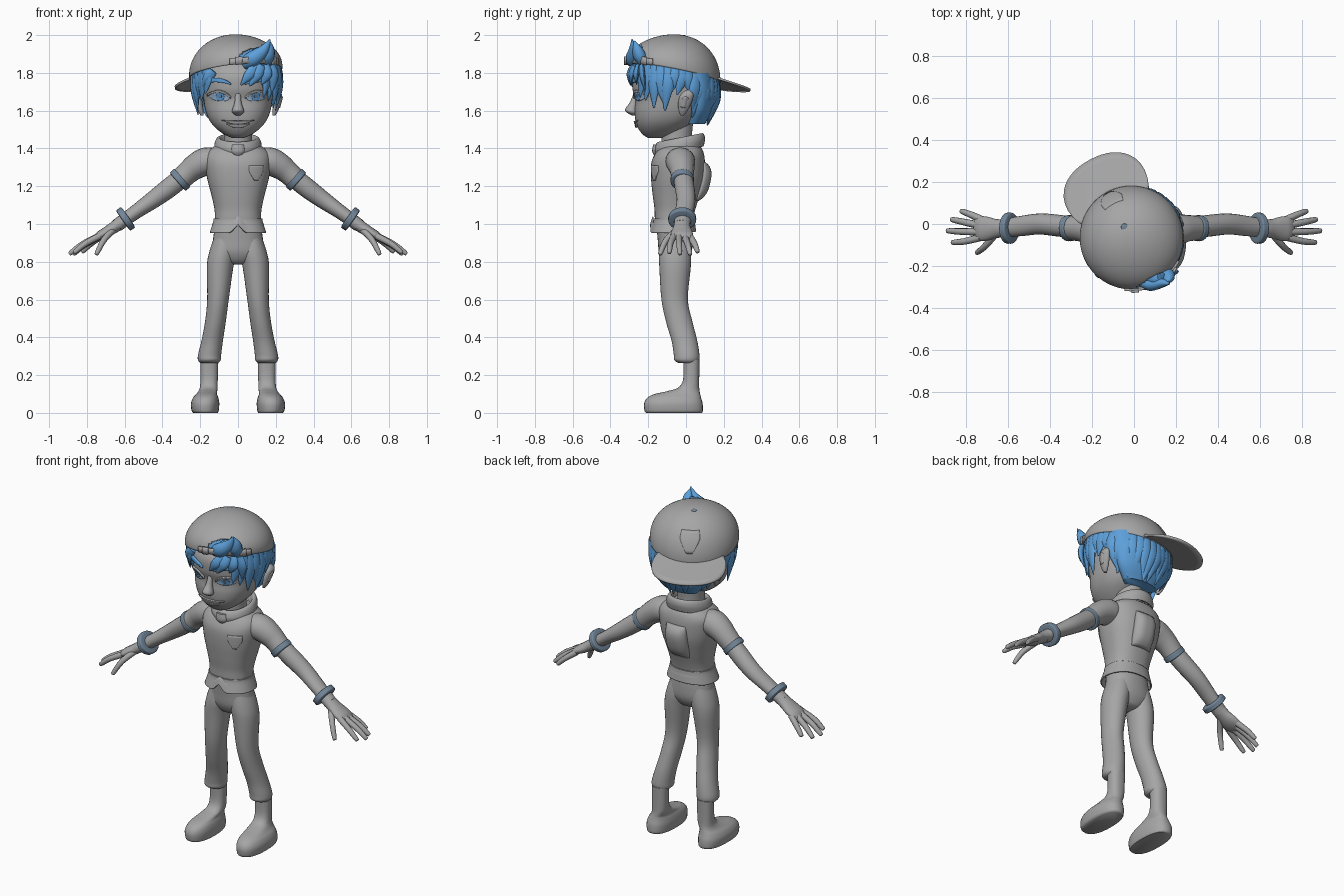
import bpy, bmesh, math, random
from mathutils import Vector
random.seed(4)
V = Vector

def mat(name, r, g, b):
    m = bpy.data.materials.new(name)
    m.diffuse_color = (r, g, b, 1)
    return m

GREY = mat("grey", .38, .38, .38)
BLUE = mat("hair blue", .11, .35, .70)
BAND = mat("band slate", .17, .24, .32)
EYE = mat("eye pale blue", .32, .46, .64)

def finish(bm, name, m, t=0):
    bmesh.ops.remove_doubles(bm, verts=bm.verts, dist=1e-5)
    bmesh.ops.recalc_face_normals(bm, faces=bm.faces)
    me = bpy.data.meshes.new(name)
    bm.to_mesh(me)
    bm.free()
    me.materials.append(m)
    me.shade_smooth()
    me.set_sharp_from_angle(angle=math.radians(50))
    o = bpy.data.objects.new(name, me)
    bpy.context.collection.objects.link(o)
    if t:
        s = o.modifiers.new("thickness", 'SOLIDIFY')
        s.thickness, s.offset = t, 0
    return o

def spline(P, n=5):
    Q, out = [P[0]] + list(P) + [P[-1]], []
    for i in range(1, len(Q) - 2):
        for k in range(n):
            t = k / n
            out.append(tuple(.5 * (2*b + (c-a)*t + (2*a-5*b+4*c-d)*t*t + (3*b-a-3*c+d)*t**3)
                             for a, b, c, d in zip(*Q[i-1:i+3])))
    return out + [P[-1]]

def loft(name, rows, m, ref=None, seg=32, e=1, cap=True, t=0, tweak=None):
    """Skin rings (x, y, z, rx, ry): horizontal, or across the path if ref is given."""
    bm, rings = bmesh.new(), []
    for i, r in enumerate(rows):
        c, X, Y = V(r[:3]), V((1, 0, 0)), V((0, 1, 0))
        if ref:
            d = V(rows[min(i+1, len(rows)-1)][:3]) - V(rows[max(i-1, 0)][:3])
            X = d.cross(V(ref)).normalized()
            Y = X.cross(d).normalized()
        ring = []
        for k in range(seg):
            a = 2 * math.pi * k / seg
            f = [math.copysign(abs(q)**e, q) for q in (math.cos(a), math.sin(a))]
            p = c + X * f[0] * max(r[3], .001) + Y * f[1] * max(r[4], .001)
            ring.append(bm.verts.new(tweak(p) if tweak else p))
        rings.append(ring)
    for a, b in zip(rings, rings[1:]):
        for k in range(seg):
            bm.faces.new((a[k], a[(k+1) % seg], b[(k+1) % seg], b[k]))
    if cap:
        bm.faces.new(rings[0])
        bm.faces.new(rings[-1])
    return finish(bm, name, m, t)

def patch(name, f, m, t=.008, nu=12, nv=8, cut=None):
    """Grid over u, v in -1..1 mapped through f, thickened by t."""
    bm = bmesh.new()
    uv = lambda i, n: 2 * i / n - 1
    g = [[bm.verts.new(f(uv(i, nu), uv(j, nv))) for j in range(nv+1)] for i in range(nu+1)]
    for i in range(nu):
        for j in range(nv):
            if not (cut and cut(uv(i+.5, nu), uv(j+.5, nv))):
                bm.faces.new((g[i][j], g[i+1][j], g[i+1][j+1], g[i][j+1]))
    return finish(bm, name, m, t)

def prof(L, x=0):
    return spline([(x, (f+b)/2, z, w, (b-f)/2) for z, w, f, b in L], 7)

def surf(rows, x, z, s=-1, e=.85):
    """y of a horizontal loft's front (s=-1) or back (s=1) at x, z."""
    for a, b in zip(rows, rows[1:]):
        if a[2] <= z <= b[2]:
            k = (z - a[2]) / (b[2] - a[2])
            r = [p + (q-p)*k for p, q in zip(a, b)]
            c = min(1, abs(x) / r[3]) ** (1/e)
            return r[1] + s * r[4] * math.sqrt(1 - c*c) ** e

# Torso, back pad, chest pocket
torso = prof([(.99, .122, -.16, .03), (1.03, .122, -.165, .037), (1.08, .125, -.167, .05),
              (1.15, .14, -.176, .072), (1.24, .163, -.185, .095), (1.32, .175, -.184, .10),
              (1.37, .17, -.165, .095), (1.405, .135, -.14, .08), (1.43, .085, -.11, .05)])
loft("shirt", torso, GREY, e=.85, seg=48)
patch("back_pad", lambda u, v: V((.07*u*(1-.12*v*v), surf(torso, .07*u, 1.225+.1*v, 1)
      + .034*(1-u**4)*(1-v**4), 1.225+.1*v)), GREY, .008, 16, 16)
def shield(u, v):
    return u * min(1, .25 + .62*(v+1)), v
def pocket(u, v):
    a, b = shield(u, v)
    x, z = .095 + .037*a, 1.27 + .04*b
    return V((x, surf(torso, x, z), z))
patch("chest_pocket", pocket, GREY, .009)

# Flared hem with front notch, collar with tab
def notch(p):
    if p.y < -.1 and p.z < 1:
        p.z += max(0, .04 - abs(p.x)) * 1.1
    elif p.z < 1:
        p.z += .12 * max(0, p.y)
    return p
loft("shirt_hem", prof([(1.03, .125, -.168, .04), (1.01, .128, -.17, .042), (.953, .146, -.186, .05)]),
     GREY, e=.9, seg=64, cap=False, t=.008, tweak=notch)
def tilt(p):
    p.z += .2 * (p.y + .04)
    return p
loft("collar", prof([(1.385, .122, -.155, .09), (1.42, .122, -.165, .098), (1.447, .112, -.155, .092),
     (1.45, .098, -.14, .078), (1.41, .088, -.125, .06)]), GREY, cap=False, t=.006, tweak=tilt)
loft("collar_tab", spline([(0, -.155, 1.36, .02, .012), (0, -.163, 1.385, .035, .016),
     (0, -.16, 1.42, .03, .014)]), GREY, seg=12)
loft("neck", prof([(1.36, .085, -.13, .04), (1.44, .075, -.13, .03), (1.56, .08, -.14, .04)]), GREY)

# Trousers seat
loft("trouser_seat", prof([(.785, .03, -.08, -.02), (.80, .085, -.115, .005), (.85, .138, -.142, .03),
     (.92, .132, -.15, .034), (1.0, .12, -.157, .028)]), GREY, e=.9)

# Limbs, built on both sides
for s, side in ((1, "left"), (-1, "right")):
    def limb(name, P, m=GREY, ref=(0, 1, 0), seg=20, e=1):
        loft(side + "_" + name, spline([(s*p[0],) + tuple(p[1:]) for p in P]), m, ref, seg, e)
    limb("trouser_leg", [(.068, -.058, .93, .058, .075), (.08, -.058, .85, .073, .085),
         (.095, -.058, .77, .07, .083), (.106, -.06, .6, .057, .07), (.12, -.035, .48, .055, .07),
         (.137, -.008, .38, .057, .068), (.15, .003, .31, .061, .068), (.152, .004, .28, .06, .066),
         (.152, .008, .265, .048, .05)], ref=None, seg=28)
    boot = [(.172, 0, .065, -.212, .083), (.174, .012, .072, -.22, .09), (.174, .05, .075, -.222, .088),
            (.171, .08, .067, -.205, .08), (.166, .1, .055, -.165, .075), (.16, .115, .05, -.1, .072),
            (.155, .135, .047, -.04, .07), (.153, .18, .046, -.015, .07), (.152, .28, .048, -.015, .072)]
    limb("boot", [(x, (f+b)/2, z, w, (b-f)/2) for x, z, w, f, b in boot], ref=None, seg=28, e=.85)
    limb("sleeve", [(.09, -.035, 1.34, .06, .07), (.165, -.03, 1.332, .074, .078), (.215, -.025, 1.31, .07, .072),
         (.26, -.02, 1.277, .062, .063), (.305, -.02, 1.235, .058, .058)])
    limb("arm", [(.26, -.02, 1.275, .05, .05), (.36, -.008, 1.195, .052, .052), (.45, 0, 1.128, .046, .05),
         (.54, -.01, 1.065, .038, .048), (.64, -.022, .993, .035, .042)])
    for name, c, d, r, q in (("sleeve_band", V((.307, -.02, 1.234)), V((.75, 0, -.66)), .064, .062),
                             ("wrist_band", V((.595, -.02, 1.027)), V((.82, 0, -.57)), .066, .074)):
        limb(name, [tuple(c + d*k) + (r-a, q-a) for k, a in
             ((-.018, .014), (-.014, .001), (0, 0), (.014, .001), (.018, .014))], BAND)
    limb("hand", [(.62, -.02, 1.008, .035, .042), (.66, -.022, .98, .031, .046), (.70, -.022, .955, .028, .057),
         (.735, -.022, .937, .023, .058), (.76, -.022, .922, .012, .045)])
    for name, a, b, c in (("index", (.735, -.065, .935), (.81, -.083, .895), (.868, -.088, .848)),
                          ("middle", (.74, -.037, .935), (.825, -.036, .892), (.892, -.032, .842)),
                          ("ring", (.74, -.006, .932), (.815, .010, .888), (.872, .022, .84)),
                          ("little", (.725, .02, .935), (.78, .045, .895), (.825, .062, .852)),
                          ("thumb", (.66, -.045, .97), (.71, -.105, .915), (.75, -.138, .84))):
        limb(name + "_finger", [a + (.018, .018), b + (.016, .016),
             tuple(V(c)*.93 + V(b)*.07) + (.012, .012), c + (.003, .003)], ref=(0, 1, .2), seg=10)

# Head, nose, lips
head = prof([(1.455, .03, -.20, -.12), (1.475, .075, -.23, -.06), (1.51, .12, -.255, 0),
             (1.55, .152, -.268, .05), (1.60, .172, -.272, .085), (1.66, .182, -.268, .11),
             (1.72, .188, -.284, .125), (1.80, .185, -.28, .125), (1.88, .15, -.22, .09)])
loft("head", head, GREY, e=.85, seg=48)
loft("nose", spline([(0, -.262, 1.70, .014, .012), (0, -.277, 1.645, .018, .02), (0, -.29, 1.607, .030, .033),
     (0, -.285, 1.59, .030, .028), (0, -.275, 1.575, .012, .012)]), GREY, seg=20)
def on_face(x, z, d=0):
    return V((x, surf(head, x, z) - d, z))
patch("upper_lip", lambda u, v: on_face(.085*u, 1.538 + .012*u*u + .008*v*(1-u*u), .003), GREY, .014)
patch("lower_lip", lambda u, v: on_face(.06*u, 1.52 + .012*u*u + .009*v*(1-u*u), .003), GREY, .016)

# Eyes, lids, brows, ears
for s, side in ((1, "left"), (-1, "right")):
    disc = lambda cx, r, h, d: (lambda u, v: on_face(s*(cx + r*u), 1.675 + .006*u*(r > .04)
                                                     + h*v*math.sqrt(max(0, 1-u*u)), d))
    patch(side + "_eye", disc(.098, .054, .024, .002), EYE, .006, 16)
    patch(side + "_iris", disc(.094, .022, .022, .004), BLUE, .006, 12)
    patch(side + "_pupil", disc(.094, .009, .009, .007), BAND, .004, 10)
    patch(side + "_eyelid", lambda u, v: on_face(s*(.098 + .06*u), 1.677 + .006*u + .026*(1-u*u)
          + .006*v, .003), GREY, .014, 14, 4)
    patch(side + "_eyebrow", lambda u, v: on_face(s*(.115 + .078*u), 1.742 + .02*(1-u*u)
          + .011*v*(1-.6*u*u), .003), BLUE, .02, 14, 4)
    loft(side + "_ear", spline([(s*.19, -.02, 1.575, .008, .01), (s*.198, -.015, 1.60, .015, .024),
         (s*.208, -.005, 1.645, .02, .036), (s*.215, .005, 1.685, .018, .034),
         (s*.21, .012, 1.71, .005, .01)]), GREY, seg=16)
    patch(side + "_ear_inner", lambda u, v: V((s*(.226 - .01*u*u + .008*v), -.008 + .016*u + .006*v,
          1.645 + .03*v*(1-.4*u*u))), GREY, .01, 6, 6)

# Backward cap: dome with arched opening, scalp below, strap, brim, button, badge
FRONT = math.radians(-62)
def cap(a, p, k=1.0):
    r = .243 * math.cos(p) * k
    z = 1.81 + .19*k*math.sin(p) + .22*r*math.cos(a-FRONT)*(1-max(0, math.sin(p)))
    return V((-.012 + r*math.cos(a), -.065 + r*math.sin(a), z))
dome = lambda k, lo: (lambda u, v: cap(FRONT + math.pi*u, lo + (math.pi/2-lo)*(v+1)/2, k))
def opening(u, v):
    p = -.06 + (math.pi/2+.06)*(v+1)/2
    return p > .1 and (math.pi*u/.42)**2 + ((p-.1)/.42)**2 < 1
patch("cap_dome", dome(1, -.06), GREY, .008, 96, 36, opening)
patch("scalp_hair", dome(.95, 0), BLUE, 0, 48, 16)
patch("cap_strap", lambda u, v: cap(FRONT + .62*u, .02, 1.03) + V((0, 0, .017*v)), GREY, .012, 20, 2)
for k in (-.42, .42):
    patch("strap_buckle", lambda u, v: cap(FRONT + k + .07*u, .02, 1.06) + V((0, 0, .021*v)), GREY, .012, 4, 2)
def brim(u, v):
    r = .225 + (.03 + .165*(1-abs(u)**3.2)) * (v+1)/2
    a = FRONT + math.pi + .82*u
    return V((-.012 + r*math.cos(a), -.065 + r*math.sin(a), 1.812 - .22*.243*math.cos(.82*u) - .3*(r-.235)))
patch("cap_brim", brim, GREY, .012, 24, 6)
loft("cap_button", spline([(-.045, -.015, 1.985, .017, .017), (-.045, -.015, 1.997, .016, .016),
     (-.045, -.015, 2.0, .004, .004)]), BAND, seg=16)
def badge(u, v):
    a, b = shield(u, v)
    return cap(FRONT + math.pi - .27*a, .48 + .26*b, 1.008)
patch("cap_badge", badge, GREY, .008)

# Hair: mass at the back, hanging locks round the rim, fringe and tuft
loft("back_hair", prof([(1.53, .11, 0, .10), (1.6, .165, 0, .138), (1.7, .195, -.02, .158),
     (1.8, .205, -.06, .155)]), BLUE)
def lock(name, P, w, t, ref):
    P = [V(p) for p in P]
    rows = [tuple(p) + (w*q, t*q) for p, q in zip(P, (.85, 1, .12) if len(P) == 3 else (.8, 1, .7, .08))]
    loft(name, spline(rows), BLUE, ref, 10)
for k in range(30):
    deg = -46 + 272 * k / 29
    a, off = math.radians(deg), abs(deg - 90)
    d = V((math.cos(a), math.sin(a), 0))
    if off < 62:
        z, r, mid = 1.51 + .0006*off, .178, .232
    elif off < 92:
        z, r, mid = 1.69, .222, .228
    else:
        z, r, mid = 1.56 + .0026*(off-92), .205 + .0005*(off-92), .23
    z += random.uniform(-.015, .035)
    tw = V((-d.y, d.x, 0)) * random.uniform(-.03, .03)
    root, c = cap(a, 0, .94), V((-.005, -.065, 0))
    lock("hair_lock", [root, c + d*mid + V((0, 0, root.z*.55 + z*.45)), c + d*r + tw + V((0, 0, z))],
         .034, .016, d)
for P, w in (([(.10, -.275, 1.84), (.06, -.30, 1.79), (.015, -.295, 1.735)], .028),
             ([(.12, -.27, 1.84), (.10, -.29, 1.79), (.06, -.29, 1.73)], .03),
             ([(.14, -.255, 1.84), (.15, -.265, 1.79), (.125, -.262, 1.74)], .03),
             ([(.17, -.235, 1.84), (.185, -.23, 1.78), (.18, -.215, 1.70)], .03),
             ([(-.13, -.25, 1.81), (-.16, -.24, 1.77), (-.19, -.20, 1.70)], .028)):
    lock("fringe_lock", P, w, .014, (.2, -1, 0))
for P, w in (([(.03, -.265, 1.85), (.08, -.285, 1.875), (.135, -.28, 1.92), (.17, -.285, 1.978)], .042),
             ([(.14, -.225, 1.85), (.155, -.245, 1.89), (.165, -.26, 1.93), (.165, -.275, 1.97)], .04),
             ([(.05, -.25, 1.86), (.10, -.26, 1.90), (.13, -.25, 1.92), (.125, -.235, 1.95)], .032)):
    lock("hair_tuft", P, w, .034, (.3, -1, 0))
